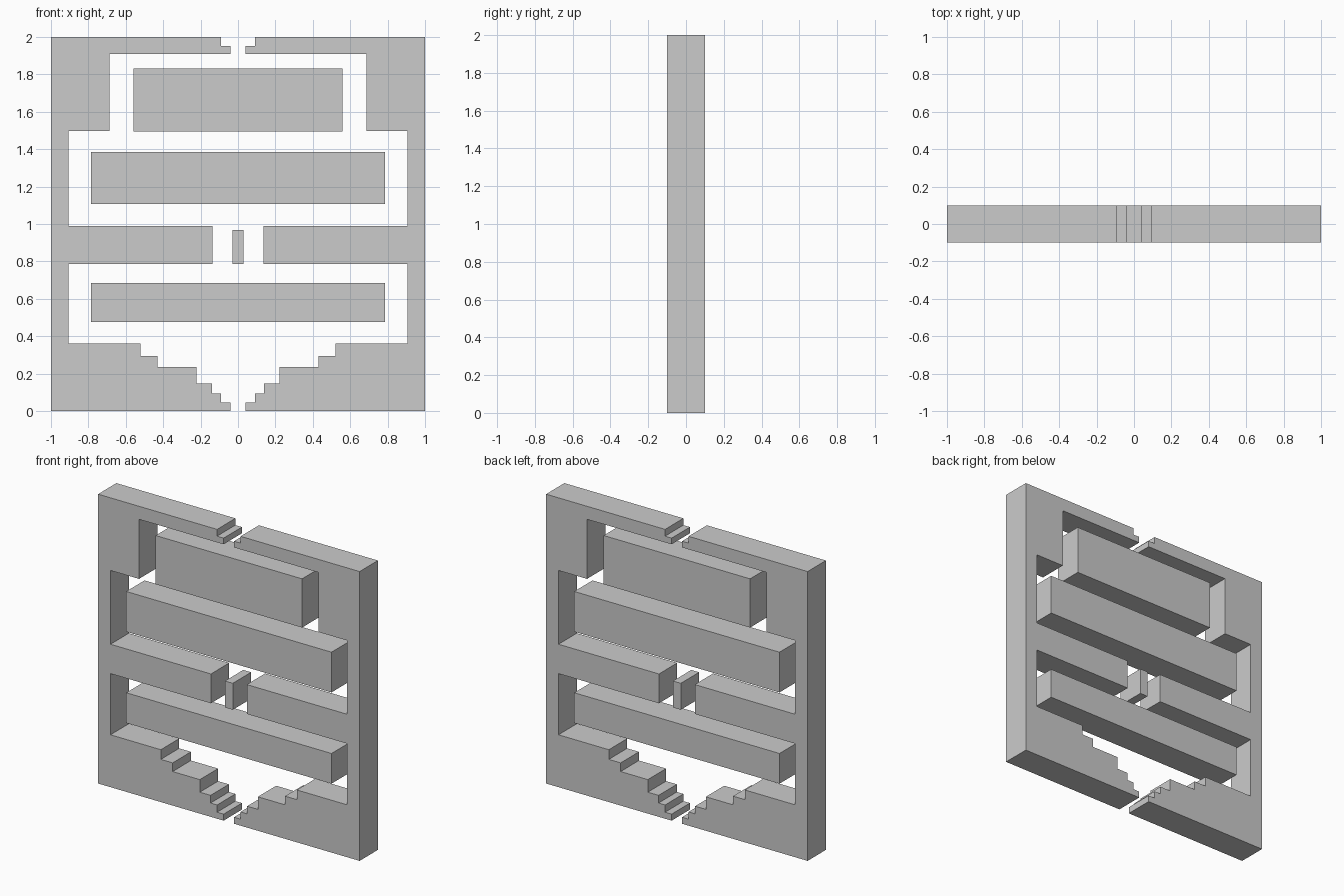
import bpy, bmesh

if "Cube" in bpy.data.objects:
    bpy.data.objects.remove(bpy.data.objects["Cube"])

HALF_DEPTH = 0.1


def slab(name, outline):
    """Extrude an x-z outline through the panel depth."""
    bm = bmesh.new()
    face = bm.faces.new([bm.verts.new((x, -HALF_DEPTH, z)) for x, z in outline])
    result = bmesh.ops.extrude_face_region(bm, geom=[face])
    verts = [v for v in result["geom"] if isinstance(v, bmesh.types.BMVert)]
    bmesh.ops.translate(bm, verts=verts, vec=(0, 2 * HALF_DEPTH, 0))
    bmesh.ops.recalc_face_normals(bm, faces=bm.faces)
    mesh = bpy.data.meshes.new(name)
    bm.to_mesh(mesh)
    bm.free()
    obj = bpy.data.objects.new(name, mesh)
    bpy.context.collection.objects.link(obj)
    return obj


def bar(name, half_width, bottom, top):
    w = half_width
    return slab(name, [(-w, bottom), (w, bottom), (w, top), (-w, top)])


# Frame half: outer edge, top lip, side notches, middle rail, stepped base
half_frame = [
    (1, 0), (1, 2), (0.09, 2), (0.09, 1.953), (0.04, 1.953), (0.04, 1.91),
    (0.687, 1.91), (0.687, 1.498), (0.905, 1.498), (0.905, 0.988),
    (0.137, 0.988), (0.137, 0.785), (0.905, 0.785), (0.905, 0.362),
    (0.52, 0.362), (0.52, 0.295), (0.43, 0.295), (0.43, 0.235),
    (0.222, 0.235), (0.222, 0.148), (0.14, 0.148), (0.14, 0.095),
    (0.09, 0.095), (0.09, 0.045), (0.04, 0.045), (0.04, 0),
]
for side, sign in (("left", -1), ("right", 1)):
    slab(f"frame_{side}", [(sign * x, z) for x, z in half_frame])

# Free-standing bars inside the frame
bar("top_bar", 0.56, 1.495, 1.832)
bar("upper_bar", 0.785, 1.107, 1.385)
bar("center_block", 0.03, 0.785, 0.968)
bar("lower_bar", 0.785, 0.476, 0.685)
